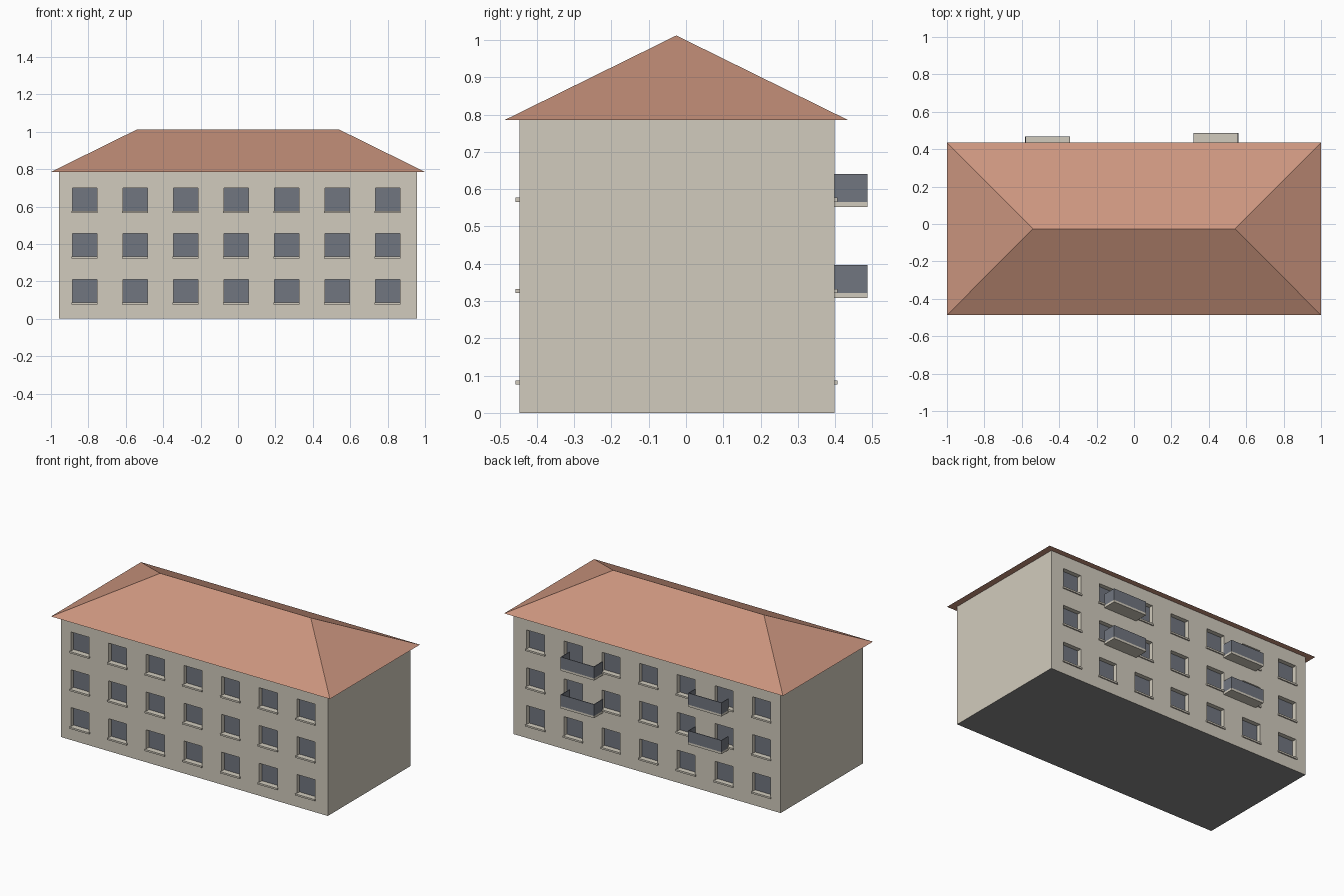
import bpy
import bmesh

cube = bpy.data.objects.get("Cube")
if cube:
    bpy.data.objects.remove(cube, do_unlink=True)


def material(name, rgb):
    m = bpy.data.materials.new(name)
    m.use_nodes = True
    m.diffuse_color = (*rgb, 1)
    m.node_tree.nodes["Principled BSDF"].inputs["Base Color"].default_value = (*rgb, 1)
    return m


PLASTER = material("beige plaster", (0.64, 0.60, 0.51))
TILE = material("terracotta roof", (0.60, 0.30, 0.21))
GLASS = material("slate blue glass", (0.165, 0.18, 0.215))
BASE = material("grey foundation", (0.25, 0.25, 0.25))

# Main dimensions
HALF_X, FRONT, BACK, EAVES = 0.957, -0.447, 0.398, 0.787
WIN_W, WIN_H, RECESS = 0.13, 0.124, 0.028
COLUMNS = [-0.82 + 0.27 * i for i in range(7)]
FLOORS = [0.086 + 0.245 * i for i in range(3)]


def finish(name, bm, *mats):
    mesh = bpy.data.meshes.new(name)
    bm.to_mesh(mesh)
    bm.free()
    for m in mats:
        mesh.materials.append(m)
    obj = bpy.data.objects.new(name, mesh)
    bpy.context.collection.objects.link(obj)
    return obj


def add_box(bm, x0, x1, y0, y1, z0, z1):
    verts = bmesh.ops.create_cube(bm, size=1)["verts"]
    for v in verts:
        v.co.x = x1 if v.co.x > 0 else x0
        v.co.y = y1 if v.co.y > 0 else y0
        v.co.z = z1 if v.co.z > 0 else z0
    return {f for v in verts for f in v.link_faces}


def facade(bm, y, outward):
    """Wall grid whose window cells are pushed inwards and glazed."""
    xs = [-HALF_X] + [c + s * WIN_W / 2 for c in COLUMNS for s in (-1, 1)] + [HALF_X]
    zs = [0] + [z + h for z in FLOORS for h in (0, WIN_H)] + [EAVES]
    grid = [[bm.verts.new((x, y, z)) for z in zs] for x in xs]
    panes = []
    for i in range(len(xs) - 1):
        for j in range(len(zs) - 1):
            quad = [grid[i][j], grid[i + 1][j], grid[i + 1][j + 1], grid[i][j + 1]]
            face = bm.faces.new(quad if outward < 0 else quad[::-1])
            if i % 2 and j % 2:
                panes.append(face)
    glazed = bmesh.ops.extrude_discrete_faces(bm, faces=panes)["faces"]
    for f in glazed:
        f.material_index = 1
        bmesh.ops.translate(bm, verts=f.verts, vec=(0, -outward * RECESS, 0))


# Walls: two window facades, two blank ends, foundation underside
bm = bmesh.new()
facade(bm, FRONT, -1)
facade(bm, BACK, 1)
shell = add_box(bm, -HALF_X, HALF_X, FRONT, BACK, 0, EAVES)
bm.normal_update()
for f in shell:
    if f.normal.z < -0.5:
        f.material_index = 2
bmesh.ops.delete(bm, geom=[f for f in shell if abs(f.normal.y) > 0.5], context="FACES_ONLY")
finish("walls", bm, PLASTER, GLASS, BASE)

# Window sills
for name, wall, out in (("front_sills", FRONT, -0.01), ("back_sills", BACK, 0.008)):
    bm = bmesh.new()
    y0, y1 = sorted((wall - out, wall + out))
    for x in COLUMNS:
        for z in FLOORS:
            add_box(bm, x - 0.07, x + 0.07, y0, y1, z - 0.01, z + 0.001)
    finish(name, bm, PLASTER)

# Hipped roof with overhanging eaves
bm = bmesh.new()
for f in list(add_box(bm, -1, 1, -0.487, 0.435, EAVES - 0.002, 1.012)):
    pass
for v in bm.verts:
    if v.co.z > 0.9:
        v.co.x *= 0.54
        v.co.y = -0.026
bmesh.ops.remove_doubles(bm, verts=bm.verts, dist=0.0001)
finish("hipped_roof", bm, TILE)

# Balconies: plaster slab with three thin railing panels
T = 0.004
for side, x0, x1, y1 in (("left", 0.318, 0.558, 0.487), ("right", -0.582, -0.342, 0.468)):
    for level, z in (("lower", 0.308), ("upper", 0.552)):
        bm = bmesh.new()
        add_box(bm, x0, x1, BACK, y1, z, z + 0.014)
        finish(f"{side}_{level}_balcony_slab", bm, PLASTER)
        bm = bmesh.new()
        r0, r1 = z + 0.014, z + 0.089
        add_box(bm, x0, x0 + T, BACK, y1, r0, r1)
        add_box(bm, x1 - T, x1, BACK, y1, r0, r1)
        add_box(bm, x0 + T, x1 - T, y1 - T, y1, r0, r1)
        finish(f"{side}_{level}_balcony_railing", bm, GLASS)
